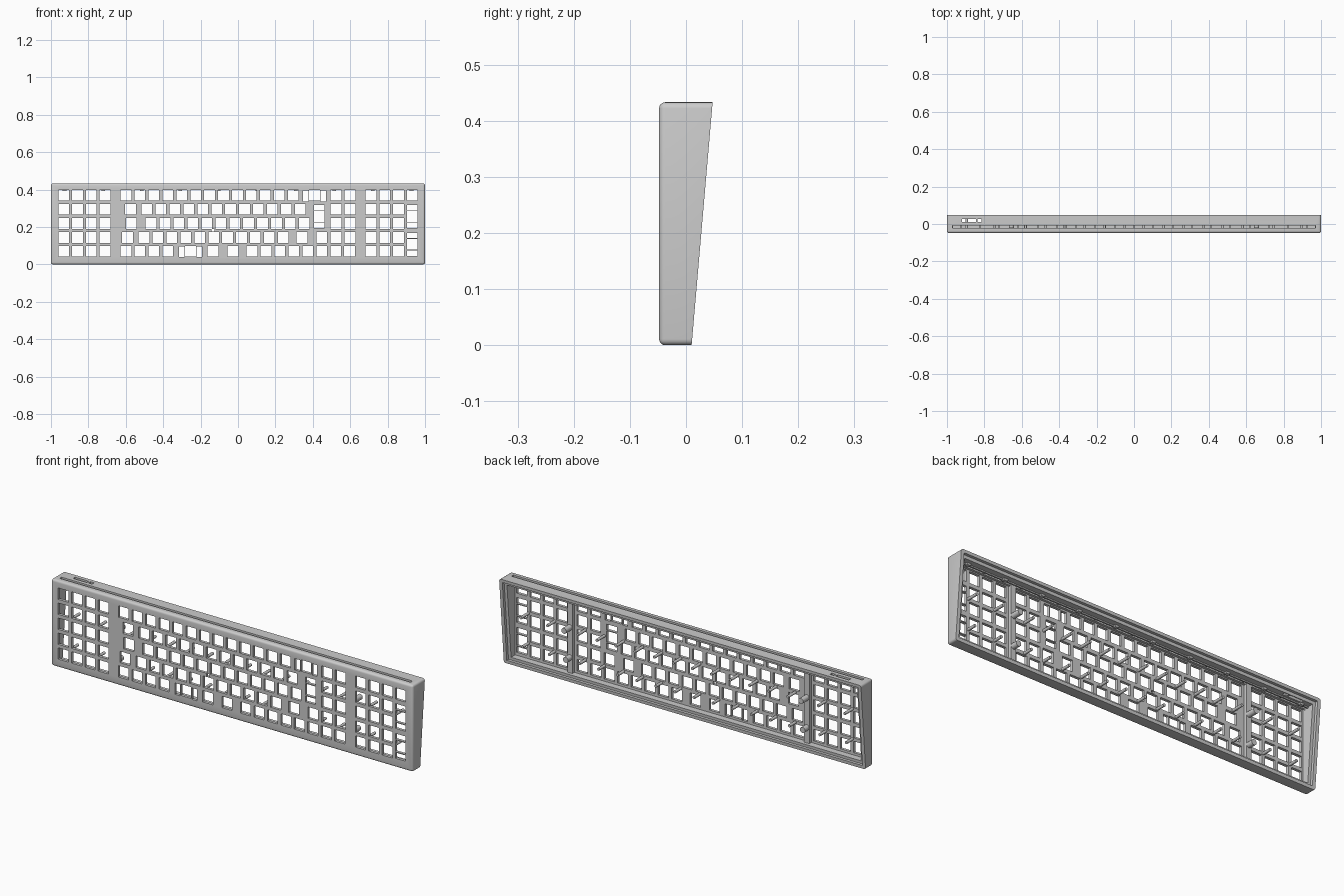
import bpy, bmesh, math
from mathutils import Matrix

if "Cube" in bpy.data.objects:
    bpy.data.objects.remove(bpy.data.objects["Cube"])

K, ROWS, PITCH = 0.0285, [0.369, 0.294, 0.219, 0.144, 0.07], 0.0745
FRONT, PLATE = -0.048, -0.034


def back(z):
    return 0.01 + 0.0865 * z


def finish(name, bm):
    bmesh.ops.recalc_face_normals(bm, faces=bm.faces[:])
    me = bpy.data.meshes.new(name)
    bm.to_mesh(me)
    bm.free()
    ob = bpy.data.objects.new(name, me)
    bpy.context.collection.objects.link(ob)
    return ob


def prism(bm, profile, x0, x1):
    """Extrude a (y, z) profile along x."""
    a = [bm.verts.new((x0, y, z)) for y, z in profile]
    b = [bm.verts.new((x1, y, z)) for y, z in profile]
    n = len(a)
    bm.faces.new(a)
    bm.faces.new(b[::-1])
    for i in range(n):
        bm.faces.new((a[i], b[i], b[(i + 1) % n], a[(i + 1) % n]))


def box(bm, x0, x1, y0, y1, z0, z1):
    prism(bm, [(y0, z0), (y1, z0), (y1, z1), (y0, z1)], x0, x1)


def peg(bm, x, z, r, y1):
    d = y1 - PLATE + 0.004
    m = Matrix.Translation((x, y1 - d / 2, z)) @ Matrix.Rotation(math.pi / 2, 4, 'X')
    bmesh.ops.create_cone(bm, cap_ends=True, segments=16, radius1=r, radius2=r,
                          depth=d, matrix=m)


def activate(ob):
    bpy.ops.object.select_all(action='DESELECT')
    ob.select_set(True)
    bpy.context.view_layer.objects.active = ob


def cut(target, bm):
    cutter = finish("cutter", bm)
    cutter.hide_render = True
    mod = target.modifiers.new("cut", 'BOOLEAN')
    mod.operation, mod.solver, mod.object = 'DIFFERENCE', 'EXACT', cutter
    activate(target)
    bpy.ops.object.modifier_apply(modifier=mod.name)
    bpy.data.objects.remove(cutter)


# wedge-shaped outer case, rounded everywhere except the rear rim
bm = bmesh.new()
H = 0.433
prism(bm, [(FRONT, 0), (back(0), 0), (back(H), H), (FRONT, H)], -1, 1)
edges = [e for e in bm.edges if any(v.co.y < -0.04 for v in e.verts)]
bmesh.ops.bevel(bm, geom=edges, offset=0.011, segments=4, profile=0.5, affect='EDGES')
case = finish("keyboard_case", bm)

# hollow interior and the stepped rear rim
bm = bmesh.new()
box(bm, -0.968, 0.968, PLATE, 0.2, 0.03, 0.403)
cut(case, bm)
bm = bmesh.new()
z0, z1 = 0.016, 0.418
prism(bm, [(back(z0) - 0.014, z0), (0.2, z0), (0.2, z1), (back(z1) - 0.014, z1)], -0.983, 0.983)
cut(case, bm)

# key openings
bm = bmesh.new()


def hole(x, z, w=K, h=K):
    box(bm, x - w, x + w, -0.1, 0.0, z - h, z + h)


def run(x, row, n=1):
    for i in range(n):
        hole(x + i * PITCH, ROWS[row])


def wide_key(x, z, upright=False):
    hole(x, z)
    for s in (-0.0475, 0.0475):
        if upright:
            hole(x, z + s, K, 0.0145)
        else:
            hole(x + s, z - 0.003, 0.0145, K)


for r in range(5):
    for i in range(4):
        hole(-0.932 + i * 0.0737, ROWS[r])          # left block
    for i in range(4 if r == 0 else 3):
        hole(0.711 + i * 0.0737, ROWS[r])           # right block
    if r < 4:
        run(0.524, r, 2)                            # columns beside the main block
for x, r, n in [(-0.599, 0, 13), (-0.575, 1, 1), (-0.487, 1, 12), (-0.57, 2, 1),
                (-0.465, 2, 12), (-0.591, 3, 1), (-0.503, 3, 11), (0.342, 3, 1),
                (0.448, 3, 1), (-0.599, 4, 4), (-0.134, 4, 1), (-0.027, 4, 1),
                (0.075, 4, 8)]:
    run(x, r, n)
wide_key(0.409, 0.369)
wide_key(-0.254, 0.07)
wide_key(0.434, 0.2565, True)
wide_key(0.932, 0.2565, True)
wide_key(0.932, 0.107, True)
hole(-0.133, 0.182, 0.008, 0.007)
cut(case, bm)

# light slot and cable port through the top wall
bm = bmesh.new()
box(bm, -0.97, 0.97, -0.022, -0.007, 0.395, 0.5)
box(bm, -0.92, -0.845, 0.012, 0.028, 0.39, 0.5)
box(bm, -0.836, -0.815, 0.012, 0.028, 0.39, 0.5)
cut(case, bm)
activate(case)
bpy.ops.object.shade_smooth_by_angle(angle=math.radians(35))

# small bridges spanning the slot
bm = bmesh.new()
for i in range(19):
    x = -0.927 + i * 0.103
    box(bm, x - 0.004, x + 0.004, -0.024, -0.005, 0.402, 0.424)
finish("slot_bridges", bm)

# rail and nubs inside the top wall
bm = bmesh.new()
box(bm, -0.969, 0.969, -0.005, 0.002, 0.397, 0.406)
for i in range(10):
    x = -0.927 + i * 0.206
    box(bm, x - 0.01, x + 0.01, -0.004, 0.012, 0.393, 0.405)
finish("top_rail", bm)

# upright ribs between the key blocks
bm = bmesh.new()
for x in (-0.655, 0.655):
    box(bm, x - 0.014, x + 0.014, PLATE - 0.002, -0.018, 0.028, 0.405)
finish("plate_ribs", bm)

# thick and thin support pegs on the back of the plate
thick, thin = bmesh.new(), bmesh.new()
for z in (0.107, 0.257):
    for x in (-0.655, 0.655):
        peg(thick, x, z, 0.014, back(z) - 0.003)
    for x in [-0.895, -0.748, 0.748, 0.895] + [-0.58 + i * 0.1055 for i in range(12)]:
        peg(thin, x, z, 0.007, back(z) - 0.006)
for name, b in (("thick_pegs", thick), ("thin_pegs", thin)):
    activate(finish(name, b))
    bpy.ops.object.shade_smooth_by_angle(angle=math.radians(35))
